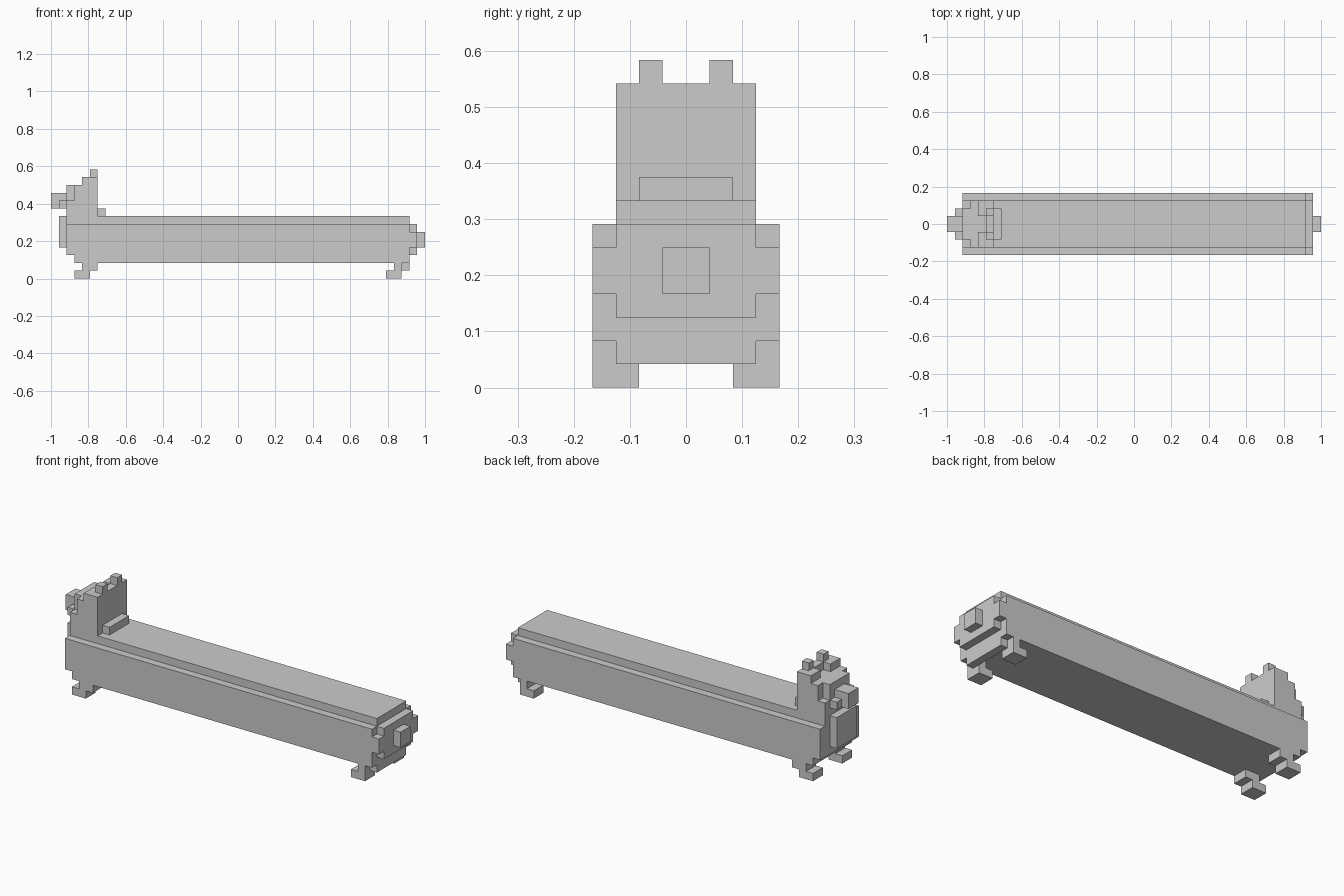
import bpy, bmesh
from mathutils import Vector

if "Cube" in bpy.data.objects:
    bpy.data.objects.remove(bpy.data.objects["Cube"])

U = 1 / 24  # one block


def part(name, boxes, mirror=False):
    """Build one object from block ranges (x0, x1, y0, y1, z0, z1)."""
    bm = bmesh.new()
    for x0, x1, y0, y1, z0, z1 in boxes:
        for s in ((1, -1) if mirror else (1,)):
            verts = bmesh.ops.create_cube(bm, size=1)["verts"]
            c = Vector(((x0 + x1) / 2, s * (y0 + y1) / 2, (z0 + z1) / 2))
            for v in verts:
                v.co = Vector((v.co.x * (x1 - x0), v.co.y * (y1 - y0),
                               v.co.z * (z1 - z0))) + c
                v.co *= U
    me = bpy.data.meshes.new(name)
    bm.to_mesh(me)
    bm.free()
    ob = bpy.data.objects.new(name, me)
    bpy.context.collection.objects.link(ob)
    return ob


def extrude_profile(name, pts, half):
    """Extrude an x-z block outline across y."""
    bm = bmesh.new()
    face = bm.faces.new([bm.verts.new((x * U, -half * U, z * U)) for x, z in pts])
    ext = bmesh.ops.extrude_face_region(bm, geom=[face])["geom"]
    bmesh.ops.translate(bm, vec=(0, 2 * half * U, 0),
                        verts=[g for g in ext if isinstance(g, bmesh.types.BMVert)])
    bmesh.ops.recalc_face_normals(bm, faces=bm.faces)
    me = bpy.data.meshes.new(name)
    bm.to_mesh(me)
    bm.free()
    ob = bpy.data.objects.new(name, me)
    bpy.context.collection.objects.link(ob)
    return ob


# Long body with stepped front underside
extrude_profile("body", [(-21, 2), (22, 2), (22, 7), (-22, 7), (-22, 3), (-21, 3)], 4)
part("back_ridge", [(-22, 22, -3, 3, 7, 8)])

# Rear end: stepped rump, tail and lower bar
part("rump", [(22, 23, -3, 3, 3, 7)])
part("rump_side", [(22, 23, 3, 4, 4, 6)], mirror=True)
part("tail", [(23, 24, -1, 1, 4, 6)])
part("rump_underside", [(21, 22, -3, 3, 1, 2)])

# Chest plate
part("chest", [(-23, -22, -2, 2, 4, 8)])

# Head, brow, and notched crown
part("head", [(-21, -18, -3, 3, 8, 12), (-22, -21, -3, 3, 8, 10)])
part("brow", [(-22, -21, -2, 2, 10, 12)])
part("crown", [(-19, -18, -3, 3, 12, 13)])
part("crown_side", [(-20, -19, 1, 3, 12, 13)], mirror=True)
part("ears", [(-19, -18, 1, 2, 13, 14)], mirror=True)
part("nape", [(-18, -17, -2, 2, 8, 9)])

# Snout and cheeks
part("snout", [(-24, -22, -1, 1, 9, 11)])
part("cheeks", [(-23, -22, 1, 2, 9, 10)], mirror=True)

# Legs with feet pointing forward
part("front_legs", [(-20, -18, 2, 4, 1, 2)], mirror=True)
part("front_feet", [(-21, -19, 2, 4, 0, 1)], mirror=True)
part("rear_legs", [(20, 21, 2, 4, 1, 2)], mirror=True)
part("rear_feet", [(19, 21, 2, 4, 0, 1)], mirror=True)
